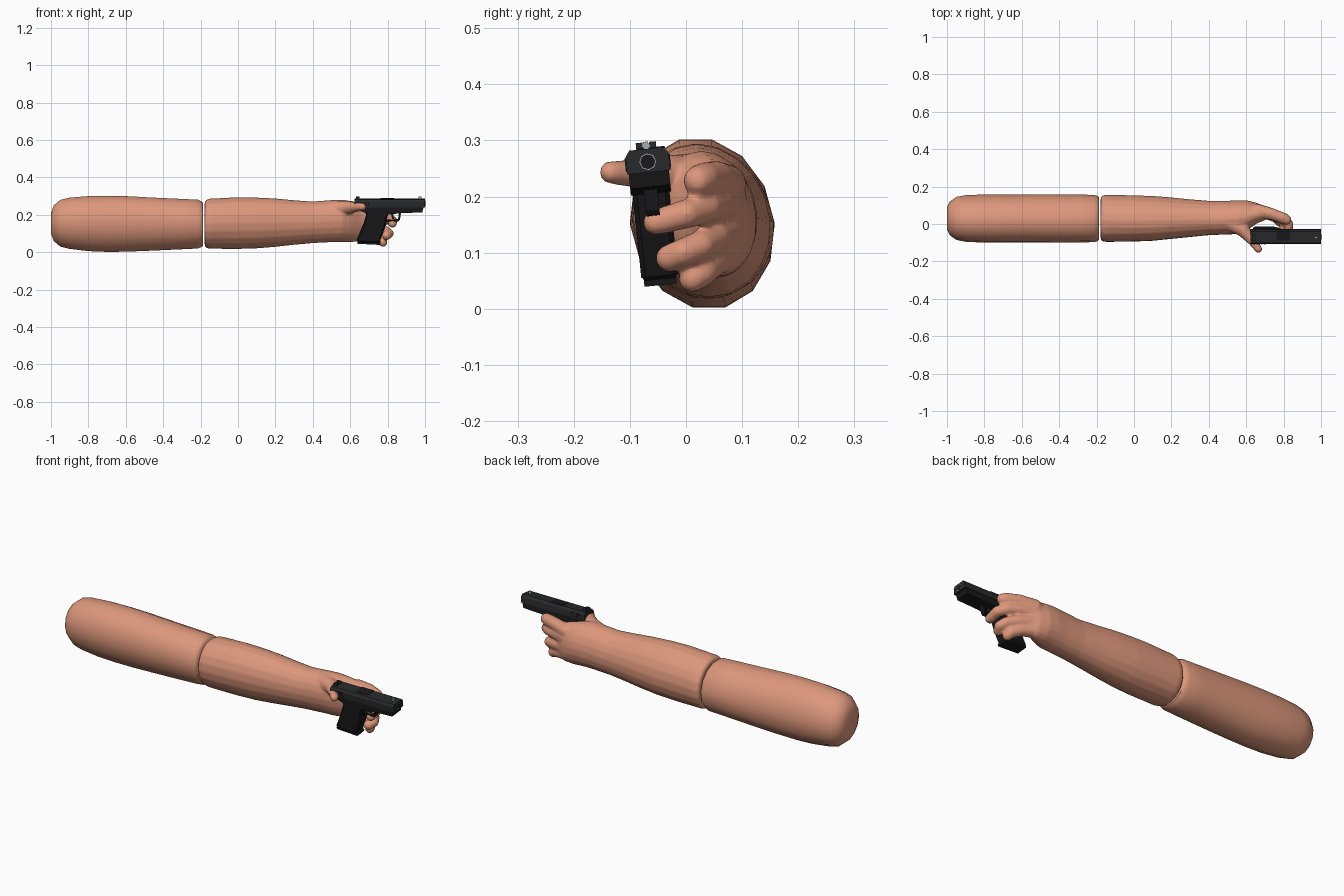
import bpy, bmesh, math
from mathutils import Vector, Matrix

if "Cube" in bpy.data.objects:
    bpy.data.objects.remove(bpy.data.objects["Cube"])


def material(name, rgb):
    m = bpy.data.materials.new(name)
    m.diffuse_color = (*rgb, 1)
    m.use_nodes = True
    m.node_tree.nodes["Principled BSDF"].inputs["Base Color"].default_value = m.diffuse_color
    return m


SKIN = material("skin", (0.72, 0.31, 0.20))
STEEL = material("dark steel", (0.022, 0.023, 0.024))
POLYMER = material("black polymer", (0.010, 0.010, 0.011))
GREY = material("sight grey", (0.40, 0.40, 0.40))


def finish(name, bm, mat):
    bmesh.ops.recalc_face_normals(bm, faces=bm.faces)
    me = bpy.data.meshes.new(name)
    bm.to_mesh(me)
    bm.free()
    me.materials.append(mat)
    ob = bpy.data.objects.new(name, me)
    bpy.context.collection.objects.link(ob)
    return ob


def activate(ob):
    bpy.ops.object.select_all(action='DESELECT')
    ob.select_set(True)
    bpy.context.view_layer.objects.active = ob


def loft(bm, sections, n=14):
    """Rings along x; each section is (x, y low, y high, z low, z high)."""
    rings = []
    for x, y0, y1, z0, z1 in sections:
        ring = []
        for i in range(n):
            a = math.tau * i / n
            s = math.sin(a) * (z1 - z0) / 2 / math.cos(math.pi / n)
            ring.append(bm.verts.new((x, (y0 + y1) / 2 + math.cos(a) * (y1 - y0) / 2 - 0.08 * s,
                                      (z0 + z1) / 2 + s)))
        rings.append(ring)
    for a, b in zip(rings, rings[1:]):
        for i in range(n):
            j = (i + 1) % n
            bm.faces.new((a[i], a[j], b[j], b[i]))
    bm.faces.new(rings[0])
    bm.faces.new(rings[-1])


def finger(bm, path):
    """Chain of overlapping balls along a path of (x, y, z, radius)."""
    for a, b in zip(path, path[1:]):
        for k in range(9):
            x, y, z, r = Vector(a).lerp(Vector(b), k / 8)
            bmesh.ops.create_icosphere(bm, subdivisions=2, radius=r,
                                       matrix=Matrix.Translation((x, y, z)))


# Upper arm
bm = bmesh.new()
loft(bm, [(-1.0, -.03, .09, .10, .21), (-.985, -.06, .12, .06, .25), (-.95, -.085, .145, .03, .28),
          (-.90, -.095, .154, .018, .292), (-.80, -.10, .158, .006, .300), (-.70, -.10, .158, .002, .302),
          (-.60, -.10, .158, .003, .300), (-.45, -.10, .158, .009, .292), (-.30, -.099, .157, .016, .285),
          (-.215, -.097, .156, .02, .281), (-.195, -.092, .15, .028, .272), (-.187, -.085, .143, .034, .264)])
upper_arm = finish("upper_arm", bm, SKIN)
activate(upper_arm)
bpy.ops.object.shade_smooth_by_angle(angle=math.radians(50))

# Forearm, palm and fingers fused into one surface
bm = bmesh.new()
loft(bm, [(-.178, -.083, .143, .034, .268), (-.17, -.092, .152, .024, .278), (-.15, -.096, .157, .02, .285),
          (0, -.094, .153, .019, .293), (.10, -.09, .15, .022, .291), (.20, -.08, .142, .03, .286),
          (.30, -.07, .132, .041, .277), (.40, -.06, .124, .05, .27), (.50, -.056, .124, .055, .278),
          (.56, -.054, .127, .056, .28), (.61, -.03, .125, .056, .272), (.66, .005, .112, .06, .262),
          (.70, .02, .09, .075, .25)], 20)
finger(bm, [(.50, .01, .235, .042), (.58, -.03, .238, .038), (.63, -.085, .241, .027), (.665, -.134, .243, .021)])
finger(bm, [(.66, .072, .222, .037), (.74, .052, .232, .033), (.80, .03, .23, .031), (.815, .022, .228, .028)])
finger(bm, [(.66, .072, .19, .039), (.74, .053, .185, .032), (.79, .035, .18, .029),
            (.826, 0, .169, .027), (.826, -.054, .154, .024)])
finger(bm, [(.66, .07, .138, .038), (.74, .05, .126, .031), (.79, .025, .112, .028),
            (.808, -.005, .10, .026), (.795, -.029, .09, .026)])
finger(bm, [(.65, .066, .10, .037), (.72, .05, .086, .029), (.765, .03, .066, .027), (.775, .011, .053, .025)])
forearm = finish("forearm_and_hand", bm, SKIN)
activate(forearm)
fuse = forearm.modifiers.new("fuse", 'REMESH')
fuse.mode = 'VOXEL'
fuse.voxel_size = 0.0065
relax = forearm.modifiers.new("relax", 'SMOOTH')
relax.factor = 0.5
relax.iterations = 4
for mod in ("fuse", "relax"):
    bpy.ops.object.modifier_apply(modifier=mod)
bpy.ops.object.shade_smooth_by_angle(angle=math.radians(60))

# The pistol leans slightly around its length
LEAN = Matrix.Translation((0, -.067, .25)) @ Matrix.Rotation(math.radians(6), 4, 'X') @ Matrix.Translation((0, 0, -.25))


def prism(name, points, lo, hi, axis, mat, bevel=0):
    """Extrude an outline along x (outline in y,z) or along y (outline in x,z)."""
    bm = bmesh.new()
    ends = [[bm.verts.new((t, p, q) if axis == 'X' else (p, t, q)) for p, q in points] for t in (lo, hi)]
    a, b = ends
    bm.faces.new(a)
    bm.faces.new(b)
    for i in range(len(a)):
        j = (i + 1) % len(a)
        bm.faces.new((a[i], a[j], b[j], b[i]))
    bmesh.ops.transform(bm, matrix=LEAN, verts=bm.verts)
    ob = finish(name, bm, mat)
    if bevel:
        m = ob.modifiers.new("bevel", 'BEVEL')
        m.width = bevel
        m.segments = 1
    return ob


def block(name, x0, x1, w, z0, z1, mat, y=0):
    return prism(name, [(x0, z0), (x1, z0), (x1, z1), (x0, z1)], y - w / 2, y + w / 2, 'Y', mat)


def circle(r, z, n=8):
    return [(r * math.cos(math.tau * i / n), z + r * math.sin(math.tau * i / n)) for i in range(n)]


# Slide with chamfered top, and the frame below it
prism("slide", [(-.039, .243), (.039, .243), (.039, .273), (.031, .285), (-.031, .285), (-.039, .273)],
      .623, 1.0, 'X', STEEL)
prism("frame", [(.65, .244), (.65, .225), (.69, .212), (.80, .205), (.87, .212), (.985, .217), (.992, .244)],
      -.036, .036, 'Y', POLYMER)

# Grip and magazine base
prism("grip", [(.655, .235), (.688, .205), (.67, .15), (.632, .056), (.755, .050), (.785, .13), (.805, .215)],
      -.033, .033, 'Y', POLYMER, .008)
prism("magazine_base", [(.638, .056), (.640, .047), (.760, .041), (.762, .052)], -.029, .029, 'Y', POLYMER)

# Trigger guard and trigger
prism("trigger_guard", [(.79, .172), (.79, .163), (.858, .166), (.866, .175), (.872, .215), (.862, .215),
                        (.856, .178), (.850, .174)], -.012, .012, 'Y', POLYMER)
prism("trigger", [(.818, .212), (.834, .212), (.830, .19), (.836, .178), (.828, .178), (.820, .192)],
      -.007, .007, 'Y', STEEL)

# Sights, ejection port plate and muzzle
for y in (-.012, .012):
    block("rear_sight", .63, .65, .012, .284, .297, STEEL, y)
block("front_sight", .966, .980, .009, .284, .298, GREY)
block("ejection_port", .762, .835, .05, .283, .287, POLYMER, .008)
prism("muzzle_ring", circle(.015, .262), .99, 1.001, 'X', GREY)
prism("muzzle_bore", circle(.0135, .262), .99, 1.002, 'X', POLYMER)

# Rear serrations on both sides of the slide
for side in (-1, 1):
    for i in range(5):
        x = .640 + i * .014
        block("serration", x, x + .006, .003, .248, .272, POLYMER, side * .039)
